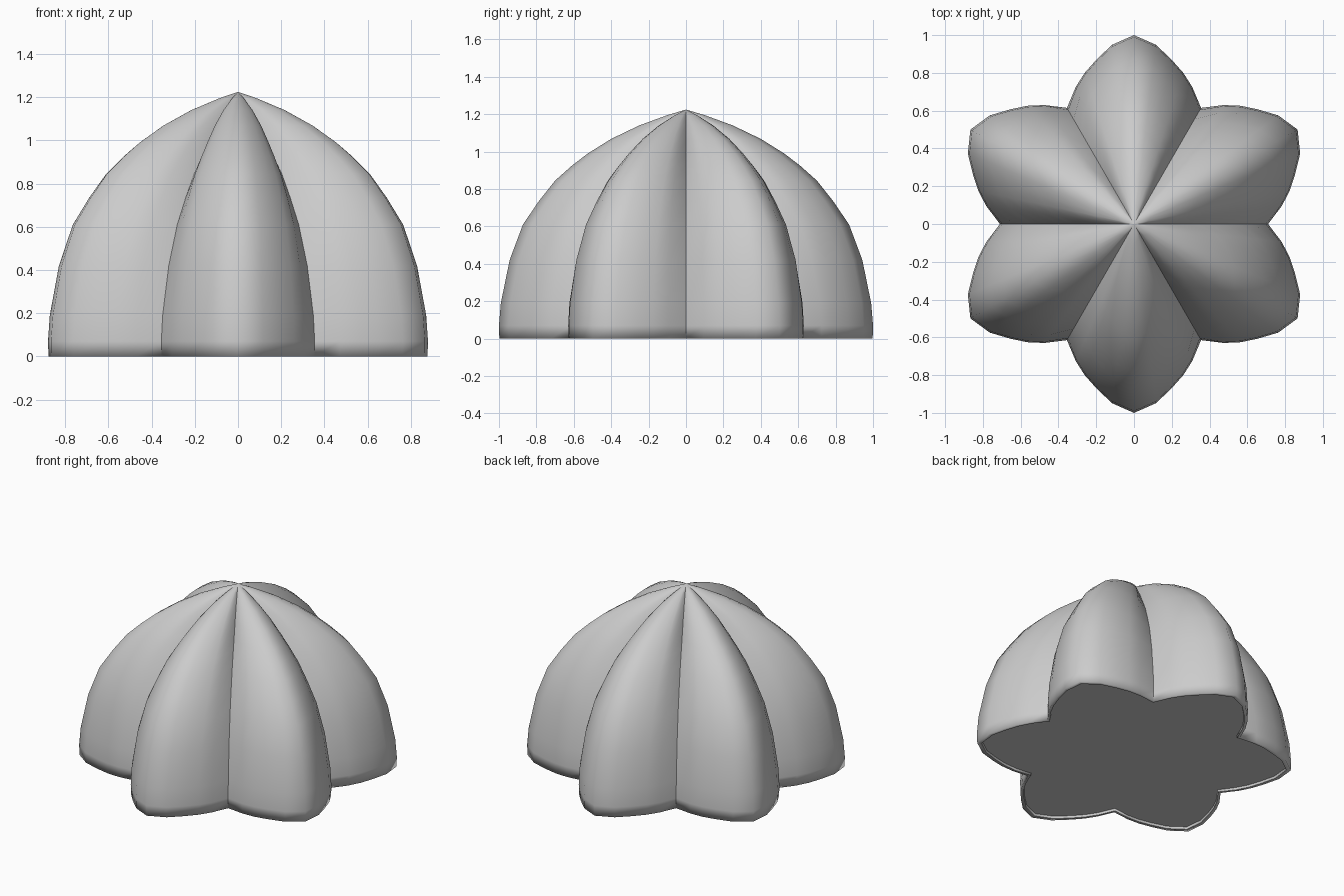
import bpy, bmesh, math

if "Cube" in bpy.data.objects:
    bpy.data.objects.remove(bpy.data.objects["Cube"])

# Heights with the ridge radius and the groove-to-ridge ratio
LEVELS = [(0.0, 0.998, 0.71), (0.07, 1.0, 0.71), (0.19, 0.99, 0.705), (0.42, 0.943, 0.68),
          (0.61, 0.872, 0.645), (0.735, 0.787, 0.615), (0.845, 0.70, 0.58), (0.925, 0.61, 0.545),
          (0.99, 0.525, 0.515), (1.068, 0.40, 0.50), (1.14, 0.25, 0.50), (1.195, 0.10, 0.50)]
APEX = 1.225
# Half-lobe outline: angle from the ridge in degrees, and bulge weight (1 ridge, 0 groove)
HALF = [(0, 1.0), (7, 0.845), (13, 0.62), (18, 0.45), (23, 0.265), (30, 0.0)]
LOBE = [(-a, w) for a, w in HALF[:0:-1]] + HALF[:-1]
N = 6 * len(LOBE)


def ring(bm, z, radius, ratio, height=None):
    power = 1 - 0.3 * (z / APEX)          # lobes get rounder towards the crown
    verts = []
    for lobe in range(6):
        for offset, weight in LOBE:
            a = math.radians(90 + 60 * lobe + offset)
            r = radius * (ratio + (1 - ratio) * weight ** power)
            verts.append(bm.verts.new((r * math.cos(a), r * math.sin(a), z)))
    return verts


def bridge(bm, low, high):
    for i in range(N):
        j = (i + 1) % N
        bm.faces.new((low[i], low[j], high[j], high[i]))


def fan(bm, loop, z):
    tip = bm.verts.new((0, 0, z))
    for i in range(N):
        bm.faces.new((loop[i], loop[(i + 1) % N], tip))
    return tip


bm = bmesh.new()

# Lobed wall and pointed crown
rings = [ring(bm, *level) for level in LEVELS]
for low, high in zip(rings, rings[1:]):
    bridge(bm, low, high)
top = fan(bm, rings[-1], APEX)

# Narrow rim around a slightly recessed underside
rim = ring(bm, 0.0, 0.97, 0.71)
recess = ring(bm, 0.015, 0.965, 0.71)
bridge(bm, rim, rings[0])
bridge(bm, recess, rim)
fan(bm, recess, 0.015)

# Smooth lobes separated by sharp grooves, sharp step inside the rim
for face in bm.faces:
    face.smooth = True
for i in range(0, N, len(LOBE)):
    line = [r[i] for r in rings] + [top]
    for a, b in zip(line, line[1:]):
        bm.edges.get((a, b)).smooth = False
for loop in (rim, recess):
    for i in range(N):
        bm.edges.get((loop[i], loop[(i + 1) % N])).smooth = False

bmesh.ops.recalc_face_normals(bm, faces=bm.faces)
mesh = bpy.data.meshes.new("lobed_dome")
bm.to_mesh(mesh)
bm.free()

grey = bpy.data.materials.new("mid grey")
grey.diffuse_color = (0.6, 0.6, 0.6, 1)
grey.use_nodes = True
grey.node_tree.nodes["Principled BSDF"].inputs["Base Color"].default_value = grey.diffuse_color
mesh.materials.append(grey)
bpy.context.collection.objects.link(bpy.data.objects.new("lobed_dome", mesh))
